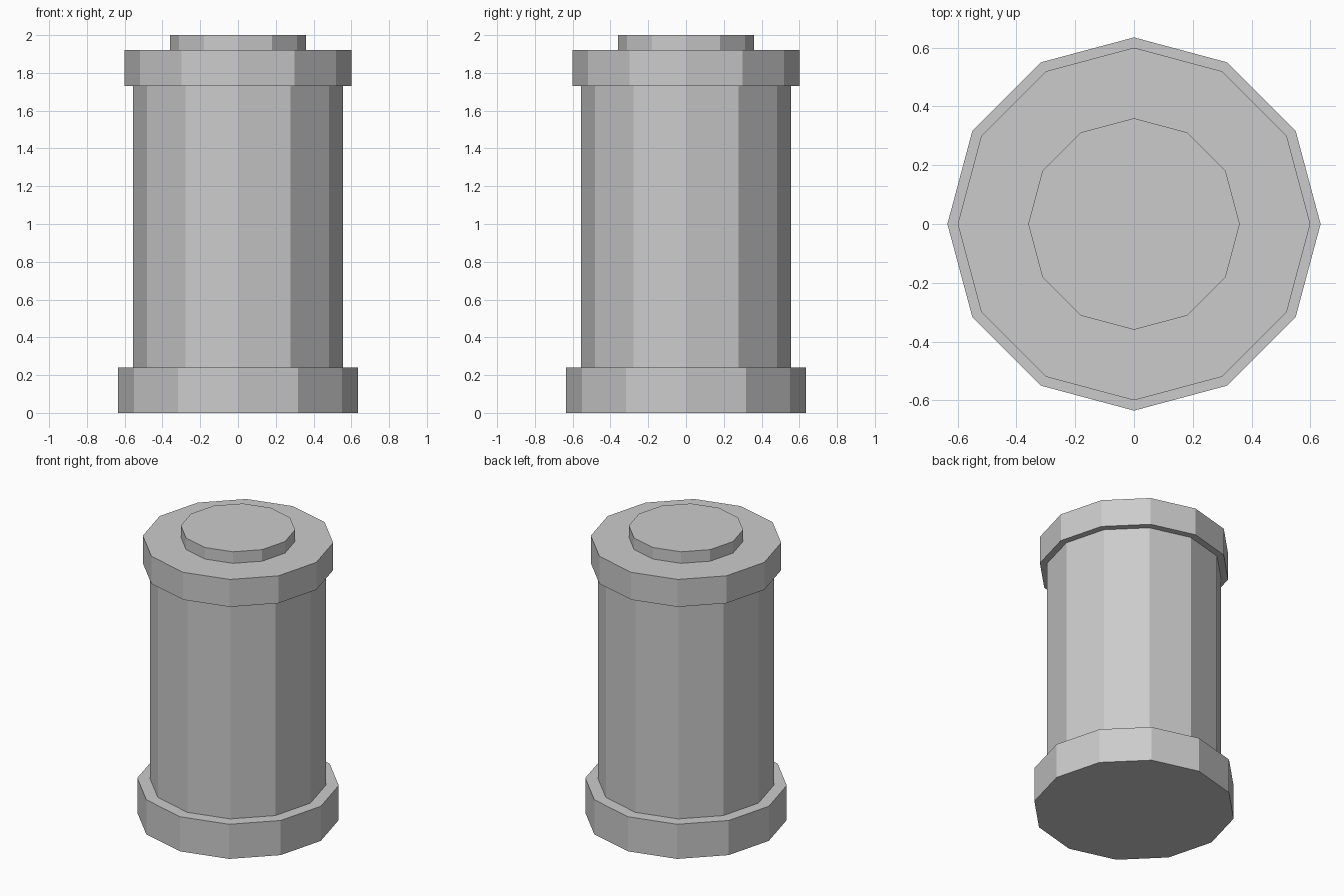
import bpy
import math

if "Cube" in bpy.data.objects:
    bpy.data.objects.remove(bpy.data.objects["Cube"])

SIDES = 12

grey = bpy.data.materials.new("light_grey")
grey.diffuse_color = (0.6, 0.6, 0.6, 1.0)
grey.use_nodes = True
grey.node_tree.nodes["Principled BSDF"].inputs["Base Color"].default_value = grey.diffuse_color


def drum(name, radius, z0, z1):
    """Flat-faced twelve-sided drum with a corner on each axis."""
    bpy.ops.mesh.primitive_cylinder_add(
        vertices=SIDES, radius=radius, depth=z1 - z0,
        location=(0, 0, (z0 + z1) / 2))
    obj = bpy.context.object
    obj.name = name
    obj.data.materials.append(grey)
    return obj


# Stacked parts, bottom to top
drum("base_ring", 0.635, 0.0, 0.24)
drum("body", 0.555, 0.24, 1.73)
drum("top_collar", 0.60, 1.73, 1.92)
drum("lid", 0.36, 1.92, 2.0)
